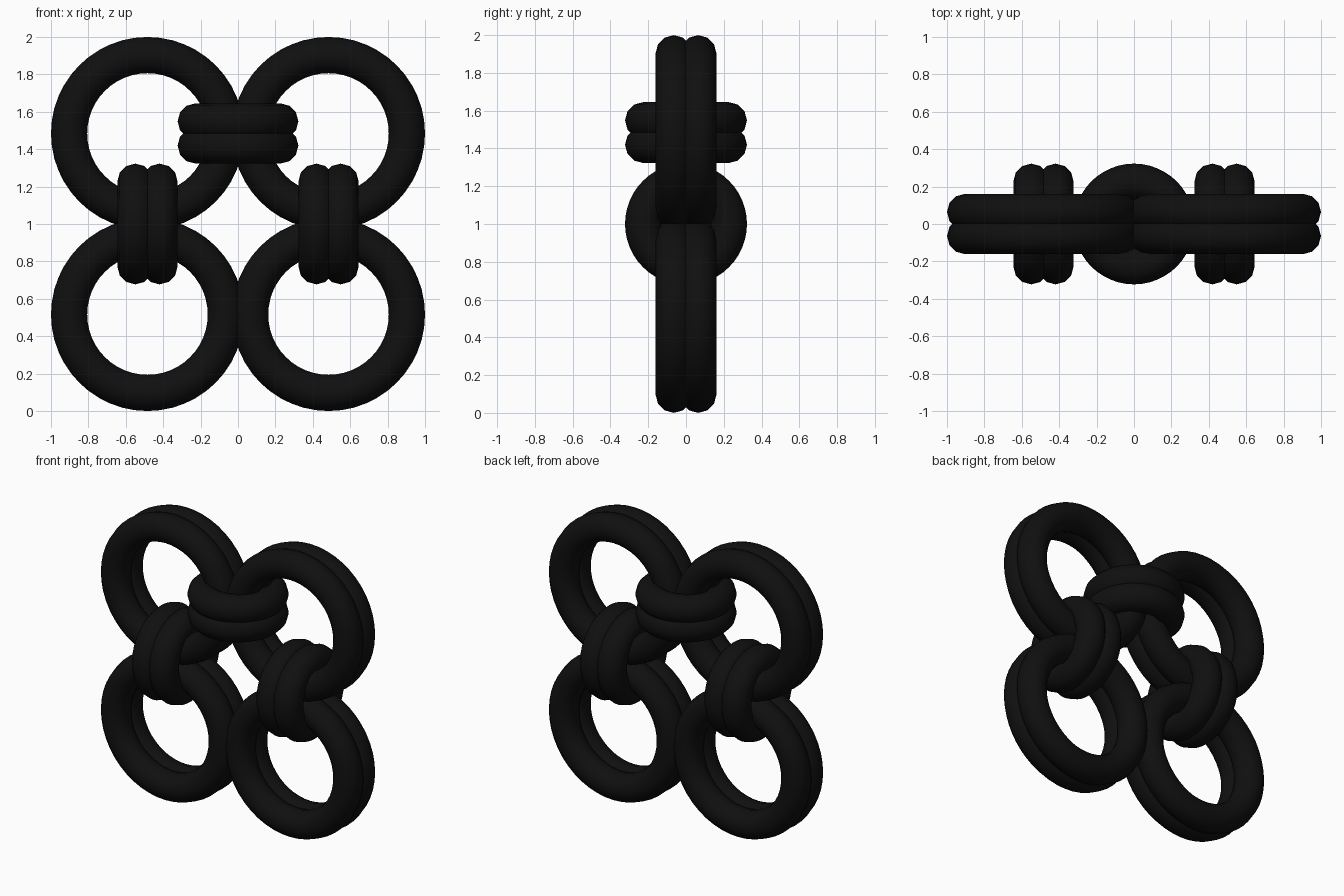
import bpy
from math import pi

if "Cube" in bpy.data.objects:
    bpy.data.objects.remove(bpy.data.objects["Cube"])

black = bpy.data.materials.new("black_metal")
black.diffuse_color = (0.005, 0.005, 0.005, 1)
black.use_nodes = True
black.node_tree.nodes["Principled BSDF"].inputs["Base Color"].default_value = black.diffuse_color

MINOR = 0.0968    # wire radius
OFFSET = 0.0645   # half spacing of the two wires in each double ring
C = 0.484         # grid offset of the ring centres


def double_ring(name, centre, axis, radius):
    """Two overlapping tori side by side along the given axis."""
    rot = {'X': (0, pi / 2, 0), 'Y': (pi / 2, 0, 0), 'Z': (0, 0, 0)}[axis]
    i = 'XYZ'.index(axis)
    for side in (-1, 1):
        loc = list(centre)
        loc[i] += side * OFFSET
        bpy.ops.mesh.primitive_torus_add(
            location=loc, rotation=rot, major_radius=radius, minor_radius=MINOR,
            major_segments=48, minor_segments=12)
        ob = bpy.context.object
        ob.name = name
        ob.data.materials.append(black)
        bpy.ops.object.shade_smooth()


# Four large rings facing front
for x in (-C, C):
    for z in (1 - C, 1 + C):
        double_ring("large_ring", (x, 0, z), 'Y', 0.419)

# Upright connectors on both sides, flat connector joining the upper pair
for x in (-C, C):
    double_ring("side_connector", (x, 0, 1), 'X', 0.226)
double_ring("top_connector", (0, 0, 1 + C), 'Z', 0.226)
